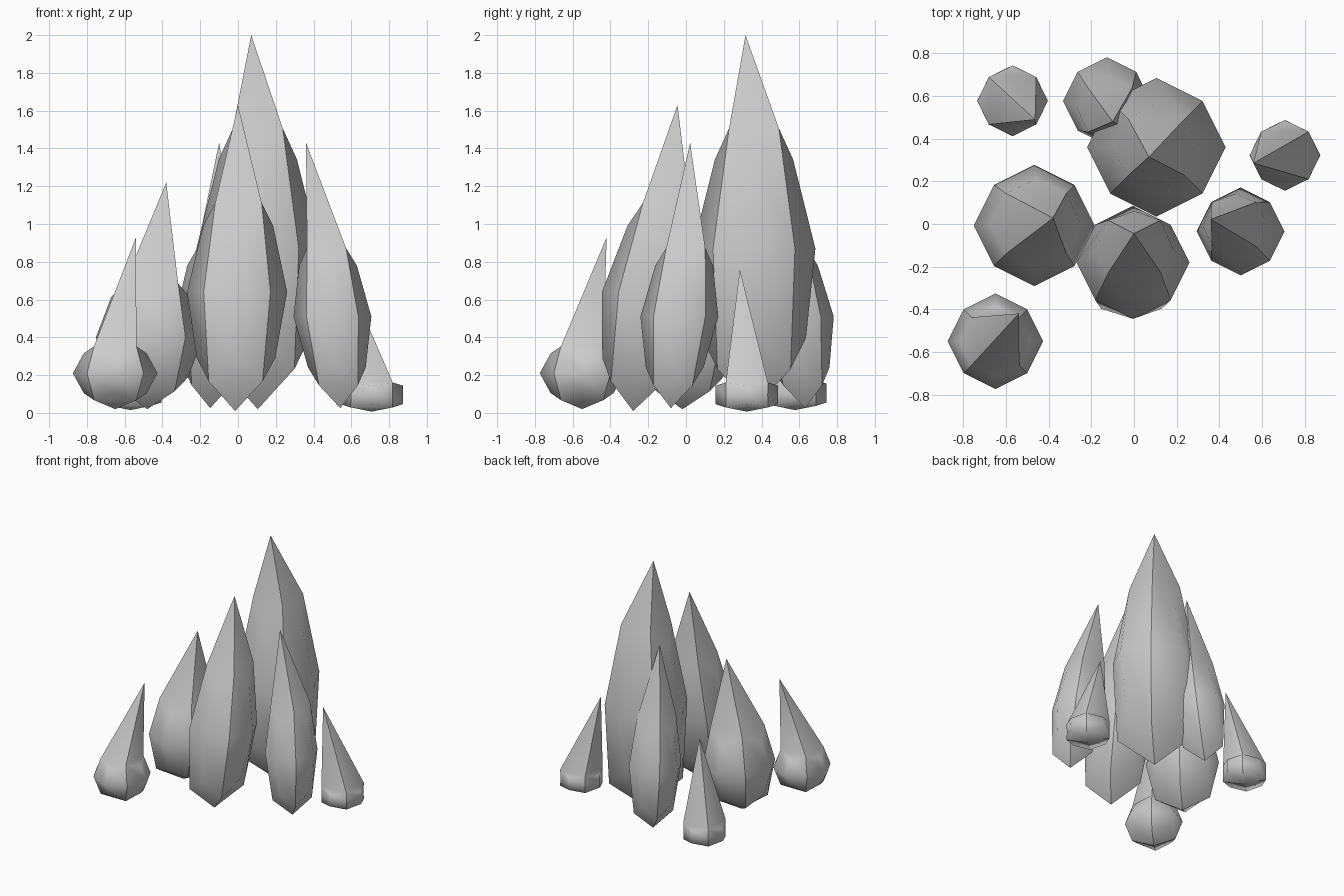
import bpy, bmesh, math
from mathutils import Matrix

if "Cube" in bpy.data.objects:
    bpy.data.objects.remove(bpy.data.objects["Cube"])


def crystal(name, centre, radius, half, apex, lean=(0, 0), taper=0.0, bulge=1.0):
    """Rounded cube turned 45 degrees, stretched upright, its top point pulled to a spike."""
    bm = bmesh.new()
    bmesh.ops.create_cube(bm, size=2)
    bmesh.ops.subdivide_edges(bm, edges=bm.edges[:], cuts=1, use_grid_fill=True)

    # ridges run up the middle of each cube side
    for e in bm.edges:
        a, b = (v.co for v in e.verts)
        ridge = any(abs(a[i]) < 0.01 and abs(b[i]) < 0.01 for i in (0, 1))
        e.smooth = not ridge

    # facets beside the spike
    top = max(bm.verts, key=lambda v: v.co.z - abs(v.co.x) - abs(v.co.y))
    for f in list(top.link_faces):
        sides = [v for v in f.verts if v != top
                 and any(top in e.verts for e in v.link_edges)]
        bmesh.utils.face_split(f, sides[0], sides[1])

    # round the cube, then size, taper and lean it
    turn = Matrix.Rotation(math.radians(45), 3, 'Z')
    for v in bm.verts:
        count = sum(abs(c) > 0.01 for c in v.co)
        p = turn @ (v.co * {1: 1.0, 2: 0.75, 3: 0.556}[count])
        w = p.z
        s = radius / 1.06 * (1 - taper * w) * (bulge if abs(w) > 0.01 else 1)
        v.co = (centre[0] + p.x * s + lean[0] * w,
                centre[1] + p.y * s + lean[1] * w,
                centre[2] + half * w)
    top.co = apex

    for f in bm.faces:
        f.smooth = True
    bmesh.ops.recalc_face_normals(bm, faces=bm.faces[:])
    mesh = bpy.data.meshes.new(name)
    bm.to_mesh(mesh)
    bm.free()
    bpy.context.collection.objects.link(bpy.data.objects.new(name, mesh))


# tall crystals
crystal("main_crystal", (0.105, 0.36, 0.87), 0.325, 0.85, (0.07, 0.315, 2.0), taper=0.255)
crystal("front_crystal", (-0.005, -0.18, 0.64), 0.265, 0.63, (0, -0.045, 1.63),
        lean=(0.01, 0.1), taper=0.1)
crystal("right_crystal", (0.5, -0.035, 0.51), 0.206, 0.485, (0.36, 0.022, 1.43),
        lean=(-0.042, 0.045))
crystal("back_crystal", (-0.127, 0.576, 0.51), 0.206, 0.485, (-0.1, 0.48, 1.43),
        lean=(0.02, -0.055))
crystal("left_crystal", (-0.468, -0.007, 0.40), 0.284, 0.38, (-0.38, 0.028, 1.22),
        lean=(0.012, 0.012))

# small outer crystals
crystal("front_left_shard", (-0.65, -0.55, 0.21), 0.224, 0.19, (-0.54, -0.42, 0.93))
crystal("back_left_shard", (-0.57, 0.578, 0.105), 0.166, 0.09, (-0.464, 0.49, 0.78), bulge=1.34)
crystal("back_right_shard", (0.708, 0.322, 0.095), 0.166, 0.088, (0.56, 0.285, 0.76), bulge=1.34)
